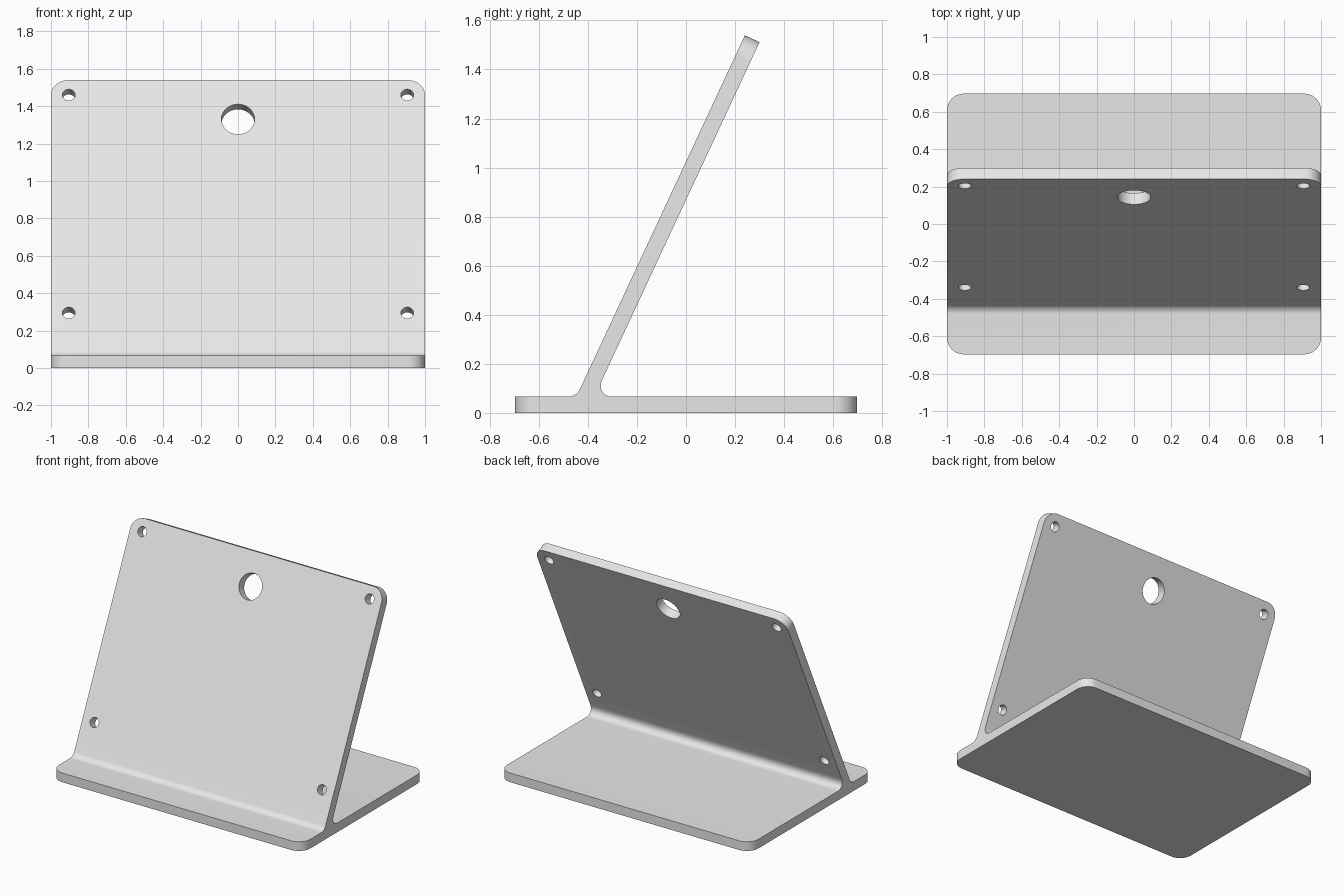
import bpy
import bmesh
from math import radians, sin, cos, tan
from mathutils import Vector, Matrix

if "Cube" in bpy.data.objects:
    bpy.data.objects.remove(bpy.data.objects["Cube"], do_unlink=True)

THICK = 0.066                      # plate thickness
HALF_W, HALF_D = 1.0, 0.697        # base half width and half depth
LEAN = radians(25)
UP = Vector((0, sin(LEAN), cos(LEAN)))        # along the leaning panel
BACK = Vector((0, cos(LEAN), -sin(LEAN)))     # through the leaning panel
TOP = Vector((0, 0.24, 1.539))                # front top edge of the panel
CORNER, FILLET = 0.09, 0.05

grey = bpy.data.materials.new("light grey")
grey.use_nodes = True
colour = (0.8, 0.8, 0.8, 1)
grey.diffuse_color = colour
grey.node_tree.nodes["Principled BSDF"].inputs["Base Color"].default_value = colour


def on_front(z):
    """Point on the front face of the panel at a given height."""
    return TOP + UP * ((z - TOP.z) / UP.z)


def bevel(bm, test, offset, segments=10):
    edges = [e for e in bm.edges if test(*[v.co for v in e.verts])]
    bmesh.ops.bevel(bm, geom=edges, offset=offset, segments=segments,
                    profile=0.5, affect='EDGES', clamp_overlap=False)


# Side profile of base and panel, swept across the width
front_root = on_front(THICK)
back_root = front_root + Vector((0, THICK / cos(LEAN), 0))
top_back = TOP + BACK * THICK
profile = [(-HALF_D, 0), (HALF_D, 0), (HALF_D, THICK), back_root.yz,
           top_back.yz, TOP.yz, front_root.yz, (-HALF_D, THICK)]
bm = bmesh.new()
side = bm.faces.new([bm.verts.new((-HALF_W, y, z)) for y, z in profile])
swept = bmesh.ops.extrude_face_region(bm, geom=[side])
for v in swept["geom"]:
    if isinstance(v, bmesh.types.BMVert):
        v.co.x = HALF_W
bmesh.ops.recalc_face_normals(bm, faces=bm.faces[:])

# Rounded corners of the base and of the panel top
bevel(bm, lambda a, b: abs(a.x - b.x) < 1e-4 and abs(a.y - b.y) < 1e-4
      and abs(a.y) > HALF_D - 0.01, CORNER)
bevel(bm, lambda a, b: abs(a.x - b.x) < 1e-4 and min(a.z, b.z) > top_back.z - 0.01, CORNER)

# Fillets where the panel meets the base
for root, angle in ((front_root, radians(90) + LEAN), (back_root, radians(90) - LEAN)):
    bevel(bm, lambda a, b: abs(a.x - b.x) > 1 and (a.yz - root.yz).length < 1e-3
          and (b.yz - root.yz).length < 1e-3, FILLET / tan(angle / 2))

mesh = bpy.data.meshes.new("tablet_stand")
bm.to_mesh(mesh)
bm.free()
mesh.materials.append(grey)
stand = bpy.data.objects.new("angled_stand", mesh)
bpy.context.collection.objects.link(stand)

# Cable hole and four screw holes, drilled square to the panel
bm = bmesh.new()
holes = [(0, 1.33, 0.089)] + [(x, z, 0.034) for x in (-0.905, 0.905) for z in (0.295, 1.46)]
for x, z, radius in holes:
    centre = on_front(z) + BACK * THICK / 2 + Vector((x, 0, 0))
    turn = BACK.to_track_quat('Z', 'X').to_matrix().to_4x4()
    bmesh.ops.create_cone(bm, cap_ends=True, segments=40, radius1=radius, radius2=radius,
                          depth=THICK * 2, matrix=Matrix.Translation(centre) @ turn)
drill_mesh = bpy.data.meshes.new("hole_cutter")
bm.to_mesh(drill_mesh)
bm.free()
drill_mesh.materials.append(grey)
drill = bpy.data.objects.new("hole_cutter", drill_mesh)
bpy.context.collection.objects.link(drill)

cut = stand.modifiers.new("holes", 'BOOLEAN')
cut.operation = 'DIFFERENCE'
cut.solver = 'EXACT'
cut.object = drill
bpy.ops.object.select_all(action='DESELECT')
stand.select_set(True)
bpy.context.view_layer.objects.active = stand
bpy.ops.object.modifier_apply(modifier=cut.name)
bpy.data.objects.remove(drill, do_unlink=True)
bpy.ops.object.shade_smooth_by_angle(angle=radians(30))
